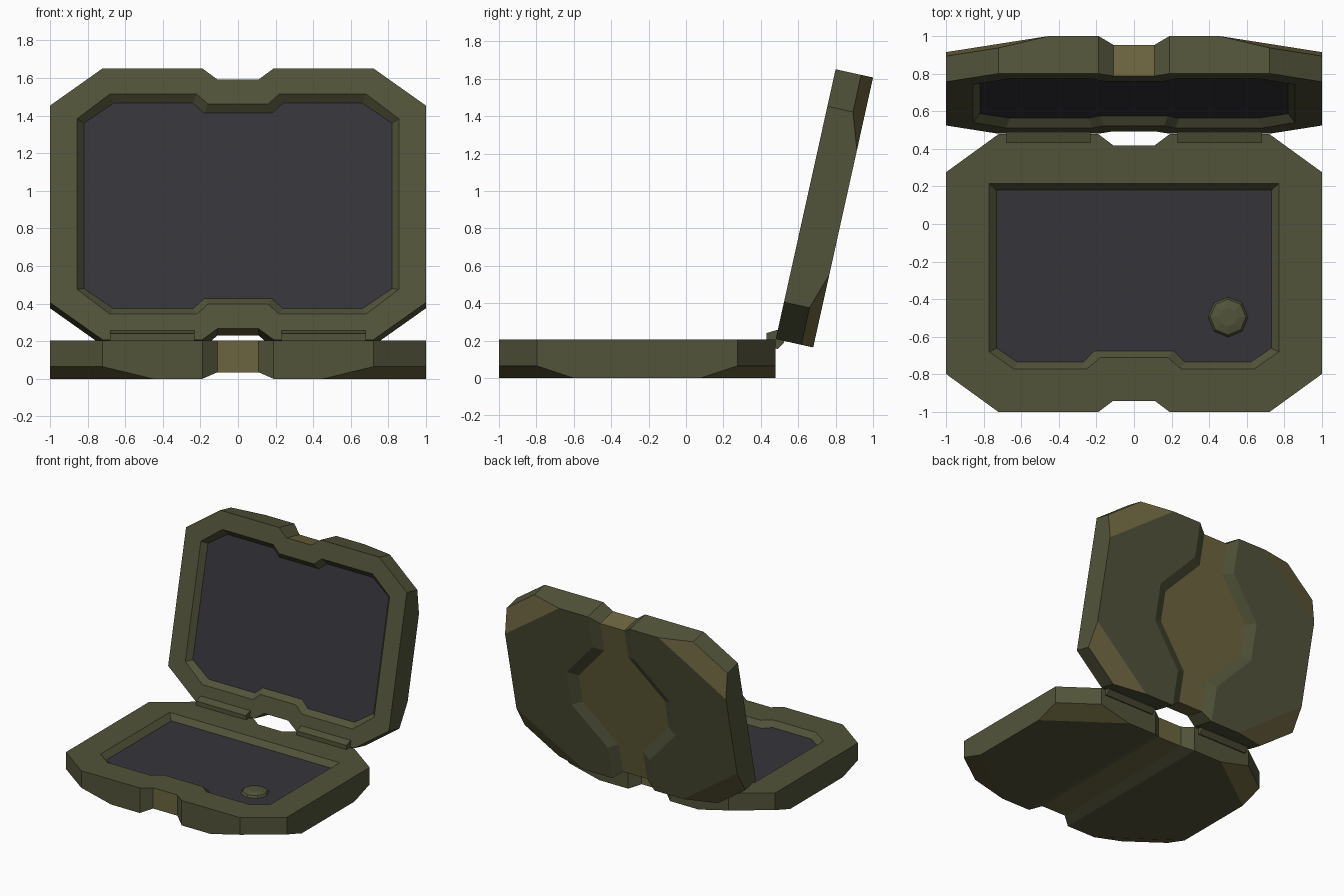
import bpy, bmesh, math
from mathutils import Vector, Matrix

if "Cube" in bpy.data.objects:
    bpy.data.objects.remove(bpy.data.objects["Cube"])

H, HALF, DEPTH = 0.205, 0.739, 0.045      # shell thickness, half length, cavity depth
REC = 0.035                               # outer recess depth


def material(name, rgb):
    m = bpy.data.materials.new(name)
    m.diffuse_color = (*rgb, 1)
    m.use_nodes = True
    m.node_tree.nodes["Principled BSDF"].inputs["Base Color"].default_value = m.diffuse_color
    return m


OLIVE = material("olive", (0.085, 0.088, 0.042))
TAN = material("tan", (0.15, 0.13, 0.05))
DARK = material("dark", (0.036, 0.034, 0.041))


def mirror_x(half):
    """Close a right-hand half outline (bottom to top) across x = 0."""
    return half + [(-x, y) for x, y in reversed(half)]


def mirror_xy(quarter):
    """Close a quadrant outline (from top centre outwards) across both axes."""
    return mirror_x([(x, -y) for x, y in quarter] + quarter[::-1])


def loft(name, sections):
    """Solid through matching outlines, given as (outline, z) from low to high."""
    bm = bmesh.new()
    rings = [[bm.verts.new((x, y, z)) for x, y in pts] for pts, z in sections]
    n = len(rings[0])
    for a, b in zip(rings, rings[1:]):
        for i in range(n):
            j = (i + 1) % n
            bm.faces.new((a[i], a[j], b[j], b[i]))
    bm.faces.new(rings[0][::-1])
    bm.faces.new(rings[-1])
    bmesh.ops.recalc_face_normals(bm, faces=bm.faces)
    return finish(name, bm)


def finish(name, bm):
    me = bpy.data.meshes.new(name)
    bm.to_mesh(me)
    bm.free()
    ob = bpy.data.objects.new(name, me)
    bpy.context.collection.objects.link(ob)
    return ob


def chamfer_corners(ob):
    """Slice the four lower corners off with sloping planes."""
    bm = bmesh.new()
    bm.from_mesh(ob.data)
    a, b, c = Vector((0.45, HALF, 0)), Vector((1, 0.34, 0)), Vector((0.72, HALF, 0.065))
    no = (b - a).cross(c - a).normalized()
    if no.z > 0:
        no = -no
    for sx in (1, -1):
        for sy in (1, -1):
            s = Vector((sx, sy, 1))
            r = bmesh.ops.bisect_plane(bm, geom=bm.verts[:] + bm.edges[:] + bm.faces[:],
                                       plane_co=a * s, plane_no=no * s, clear_outer=True)
            cut = [e for e in r["geom_cut"] if isinstance(e, bmesh.types.BMEdge)]
            bmesh.ops.contextual_create(bm, geom=cut)
    bmesh.ops.recalc_face_normals(bm, faces=bm.faces)
    bm.to_mesh(ob.data)
    bm.free()


def subtract(ob, cutters):
    for c in cutters:
        c.hide_render = True
        m = ob.modifiers.new("cut", 'BOOLEAN')
        m.operation, m.solver, m.object = 'DIFFERENCE', 'EXACT', c
    dg = bpy.context.evaluated_depsgraph_get()
    me = bpy.data.meshes.new_from_object(ob.evaluated_get(dg))
    ob.modifiers.clear()
    ob.data = me
    for c in cutters:
        bpy.data.objects.remove(c)


def shell(name, rim, floor, groove, groove_floor):
    outline = mirror_xy([(0.11, HALF - 0.06), (0.19, HALF), (0.72, HALF), (1, HALF - 0.203)])
    ob = loft(name, [(outline, 0), (outline, H)])
    chamfer_corners(ob)
    cavity = loft("cavity_cutter", [(floor, H - DEPTH), (rim, H), (rim, H + 0.1)])
    recess = loft("groove_cutter", [(groove, -0.1), (groove, 0), (groove_floor, REC)])
    subtract(ob, [cavity, recess])
    me = ob.data
    me.materials.clear()
    for m in (OLIVE, TAN, DARK):
        me.materials.append(m)
    for p in me.polygons:
        c, n = p.center, p.normal
        p.use_smooth = False
        p.material_index = 0
        if n.z > 0.9 and abs(c.z - H + DEPTH) < 0.005:
            p.material_index = 2                       # cavity floor
        elif n.z < -0.9 and abs(c.z - REC) < 0.005:
            p.material_index = 1                       # groove floor
        elif abs(n.y) > 0.9 and abs(abs(c.y) - HALF + 0.06) < 0.005:
            p.material_index = 1                       # notch ends
    return ob


# Base: tray with a straight groove underneath
base = shell("base",
             mirror_x([(0.18, -0.449), (0.25, -0.509), (0.64, -0.509), (0.77, -0.419), (0.77, 0.476)]),
             mirror_x([(0.21, -0.414), (0.27, -0.474), (0.62, -0.474), (0.73, -0.399), (0.73, 0.441)]),
             mirror_xy([(0.19, 0.8)]), mirror_xy([(0.11, 0.8)]))
base.location = (0, -0.261, 0)

# Lid: same shell, groove widens in the middle, swung open on the hinge
lid = shell("lid",
            mirror_xy([(0.16, 0.545), (0.22, 0.60), (0.68, 0.60), (0.855, 0.465)]),
            mirror_xy([(0.18, 0.505), (0.24, 0.56), (0.66, 0.56), (0.82, 0.45)]),
            mirror_xy([(0.19, 0.8), (0.19, 0.46), (0.47, 0.15)]),
            mirror_xy([(0.11, 0.8), (0.11, 0.43), (0.39, 0.12)]))
lid.matrix_world = (Matrix.Translation((0, 0.48, 0.208))
                    @ Matrix.Rotation(math.radians(77.5), 4, 'X')
                    @ Matrix.Translation((0, HALF, -H)))

# Hinge bars: one profile (y, z) stretched along x, on both sides
PROFILE = [(0.43, 0.19), (0.43, 0.24), (0.49, 0.258), (0.525, 0.19), (0.49, 0.155), (0.47, 0.16)]
for side, x0 in (("left", -0.68), ("right", 0.23)):
    bar = loft("hinge_" + side, [(PROFILE, x0), (PROFILE, x0 + 0.45)])
    bar.data.transform(Matrix(((0, 0, 1, 0), (1, 0, 0, 0), (0, 1, 0, 0), (0, 0, 0, 1))))
    bar.data.materials.append(OLIVE)

# Button: low octagonal dome on the tray floor
ring = [(math.cos(i * math.pi / 4), math.sin(i * math.pi / 4)) for i in range(8)]
button = loft("button", [([(x * r, y * r) for x, y in ring], z)
                         for r, z in ((0.108, 0), (0.095, 0.018), (0.05, 0.03))])
button.location = (0.5, -0.495, H - DEPTH - 0.002)
button.data.materials.append(OLIVE)
